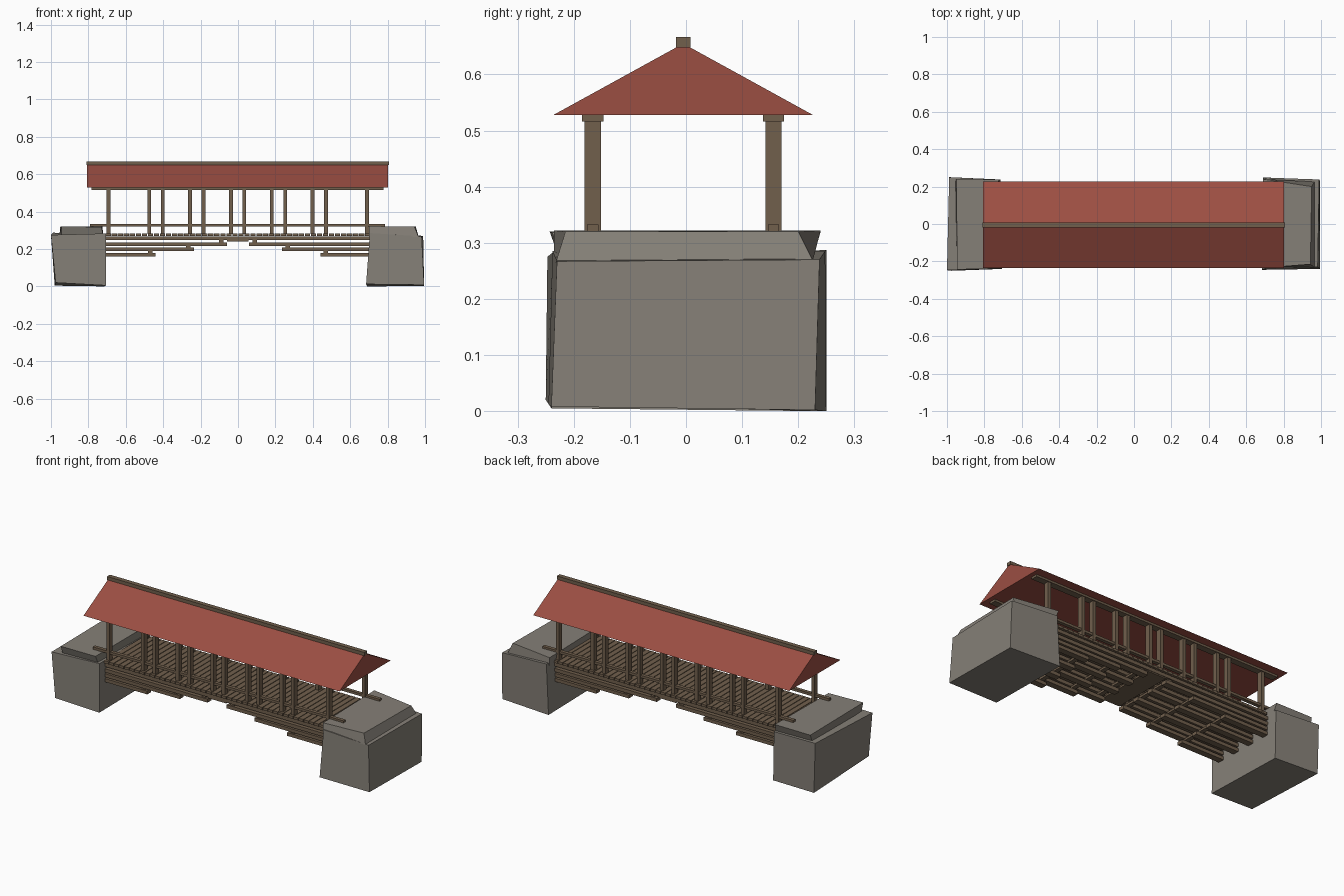
import bpy
import bmesh

if "Cube" in bpy.data.objects:
    bpy.data.objects.remove(bpy.data.objects["Cube"])

CY = -0.005   # centre line of the walkway
CX = -0.002


def material(name, color):
    m = bpy.data.materials.new(name)
    m.diffuse_color = (*color, 1)
    m.use_nodes = True
    m.node_tree.nodes["Principled BSDF"].inputs["Base Color"].default_value = m.diffuse_color
    return m


STONE = material("grey stone", (0.235, 0.215, 0.185))
WOOD = material("brown timber", (0.165, 0.115, 0.073))
ROOF = material("red roof", (0.33, 0.077, 0.055))


def finish(bm, name, mat):
    bmesh.ops.recalc_face_normals(bm, faces=bm.faces[:])
    mesh = bpy.data.meshes.new(name)
    bm.to_mesh(mesh)
    bm.free()
    mesh.materials.append(mat)
    ob = bpy.data.objects.new(name, mesh)
    bpy.context.collection.objects.link(ob)
    return ob


def add_hexa(bm, corners):
    """Block from four bottom then four top corners, both in ring order."""
    v = [bm.verts.new(c) for c in corners]
    bm.faces.new(v[0:4])
    bm.faces.new(v[4:8])
    for i in range(4):
        j = (i + 1) % 4
        bm.faces.new((v[i], v[j], v[j + 4], v[i + 4]))


def add_box(bm, x0, x1, y0, y1, z0, z1):
    ring = [(x0, y0), (x1, y0), (x1, y1), (x0, y1)]
    add_hexa(bm, [(x, y, z) for z in (z0, z1) for x, y in ring])


def boxes(name, mat, items):
    bm = bmesh.new()
    for b in items:
        add_box(bm, *b)
    return finish(bm, name, mat)


def both_sides(x0, x1, y, w, z0, z1):
    """The same box mirrored to both sides of the walkway."""
    return [(x0, x1, CY + s * y - w / 2, CY + s * y + w / 2, z0, z1) for s in (-1, 1)]


# Rough stone abutments and their cap stones
blocks = {
    "left_abutment": [(-.975, -.25, .02), (-.705, -.24, .005), (-.715, .238, .0), (-.98, .25, .004),
                      (-1.0, -.247, .275), (-.705, -.237, .283), (-.72, .238, .278), (-.988, .25, .287)],
    "right_abutment": [(.685, -.245, .012), (.995, -.24, .008), (.995, .23, .002), (.69, .25, .0),
                       (.705, -.238, .285), (.982, -.23, .267), (.99, .238, .27), (.705, .248, .285)],
    "left_cap_stone": [(-.945, -.225, .27), (-.72, -.225, .27), (-.72, .22, .27), (-.955, .225, .27),
                       (-.945, -.243, .32), (-.73, -.238, .318), (-.725, .238, .32), (-.95, .24, .32)],
    "right_cap_stone": [(.70, -.235, .268), (.965, -.232, .265), (.965, .226, .268), (.70, .225, .268),
                        (.70, -.235, .322), (.943, -.215, .32), (.95, .20, .32), (.69, .24, .322)],
}
for name, corners in blocks.items():
    bm = bmesh.new()
    add_hexa(bm, corners)
    finish(bm, name, STONE)

# Deck planks
N = 44
pitch = 1.42 / N
boxes("deck_planks", WOOD,
      [(-.71 + i * pitch + .002, -.71 + (i + 1) * pitch - .002, CY - .19, CY + .19, .27, .284)
       for i in range(N)])

# Main beams under the deck
beams = []
for y in (.165, .055):
    beams += both_sides(-.72, .72, y, .035, .247, .266)
boxes("main_beams", WOOD, beams)

# Stepped cantilever timbers reaching out from each abutment
layers = [(.06, .215, .235), (.235, .188, .207), (.44, .16, .179)]
steps, ties = [], []
for reach, z0, z1 in layers:
    for s in (-1, 1):
        x0, x1 = sorted((s * reach, s * .74))
        for y in (.165, .055):
            steps += both_sides(x0, x1, y, .035, z0, z1)
        # cross timber between the layers
        xc = s * (reach + .03)
        ties.append((xc - .012, xc + .012, CY - .175, CY + .175, z1, z1 + .012))
boxes("cantilever_timbers", WOOD, steps)
boxes("cross_timbers", WOOD, ties)
boxes("centre_tie", WOOD, [(-.06, .055, CY - .18, CY + .18, .24, .25)])

# Posts: one at each end and five pairs between
xs = [-.69, .692]
for k in range(-2, 3):
    xs += [k * .218 - .036, k * .218 + .036]
posts = []
for x in xs:
    posts += both_sides(CX + x - .01, CX + x + .01, .161, .029, .28, .518)
boxes("posts", WOOD, posts)

# Low rails and the plates carrying the roof
boxes("low_rails", WOOD, both_sides(-.79, .787, .161, .02, .319, .333))
boxes("roof_plates", WOOD, both_sides(-.782, .778, .161, .038, .516, .53))

# Gabled roof with a ridge beam
bm = bmesh.new()
ends = [[bm.verts.new((x, CY + y, z)) for y, z in ((-.231, .528), (.231, .528), (0, .655))]
        for x in (-.807, .803)]
bm.faces.new(ends[0])
bm.faces.new(ends[1])
for i in range(3):
    j = (i + 1) % 3
    bm.faces.new((ends[0][i], ends[0][j], ends[1][j], ends[1][i]))
finish(bm, "roof", ROOF)
boxes("ridge_beam", WOOD, [(-.811, .807, CY - .013, CY + .013, .648, .667)])
